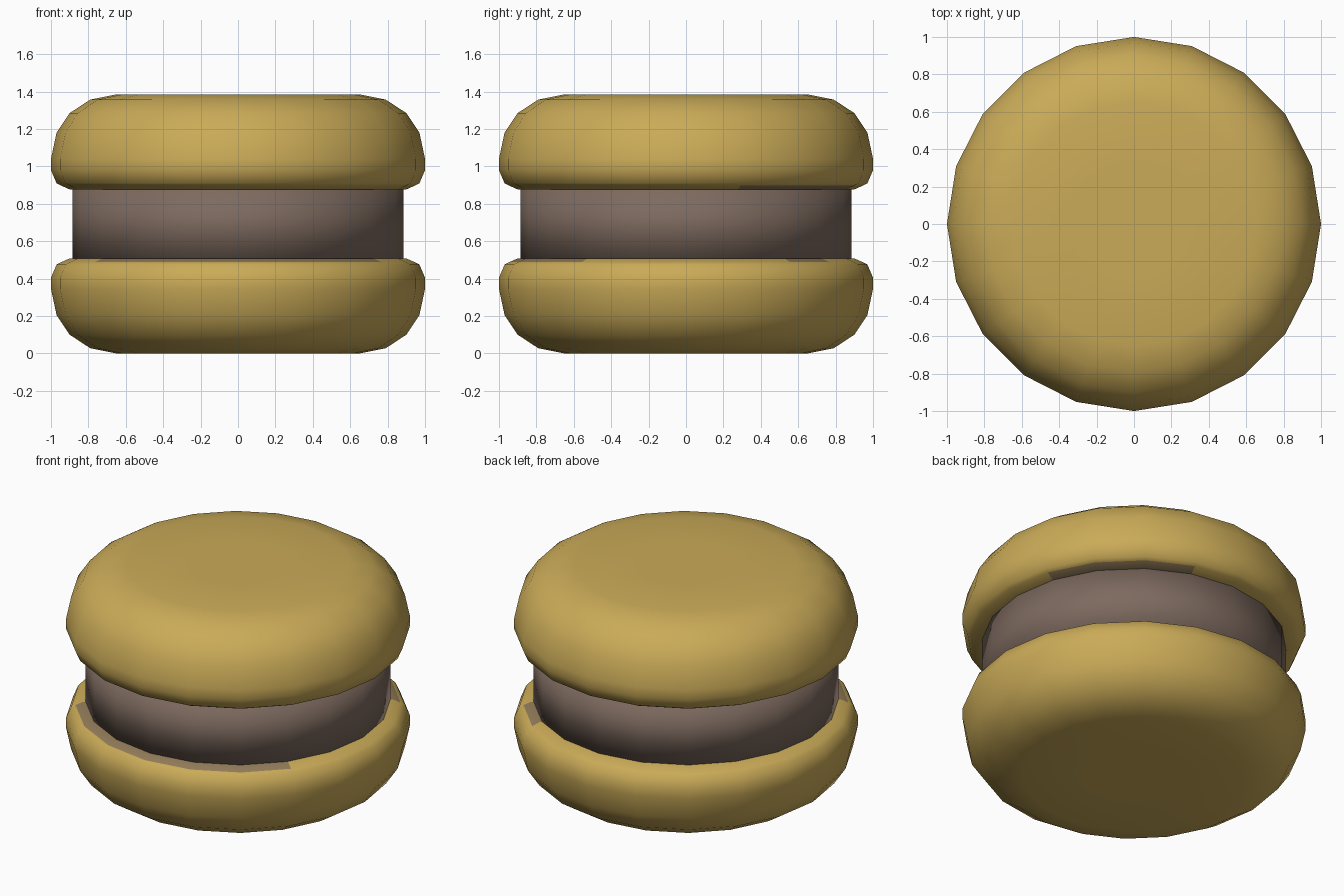
import bpy
import bmesh
import math

SIDES = 20
HEIGHT = 1.385

cube = bpy.data.objects.get("Cube")
if cube:
    bpy.data.objects.remove(cube, do_unlink=True)


def make_material(name, rgb):
    mat = bpy.data.materials.new(name)
    mat.use_nodes = True
    color = (*rgb, 1)
    mat.diffuse_color = color
    bsdf = mat.node_tree.nodes["Principled BSDF"]
    bsdf.inputs["Base Color"].default_value = color
    bsdf.inputs["Roughness"].default_value = 0.8
    return mat


golden = make_material("golden biscuit", (0.59, 0.405, 0.097))
chocolate = make_material("chocolate cream", (0.205, 0.144, 0.114))
smear = make_material("cream smear", (0.29, 0.2, 0.1))


def lathe(name, profile, materials, smeared=None):
    """Spin a closed (radius, z) profile, capping both open ends."""
    bm = bmesh.new()
    rings = []
    for radius, z in profile:
        ring = []
        for i in range(SIDES):
            a = math.tau * i / SIDES
            ring.append(bm.verts.new((radius * math.cos(a), radius * math.sin(a), z)))
        rings.append(ring)
    for low, high in zip(rings, rings[1:]):
        for i in range(SIDES):
            j = (i + 1) % SIDES
            bm.faces.new((low[i], low[j], high[j], high[i]))
    bm.faces.new(rings[0])
    bm.faces.new(rings[-1])
    bmesh.ops.recalc_face_normals(bm, faces=bm.faces[:])

    # Cream smears on the lip faces beside the filling
    for face in bm.faces:
        face.smooth = True
        center = face.calc_center_median()
        if smeared and len(face.verts) == 4:
            radius = math.hypot(center.x, center.y)
            angle = math.degrees(math.atan2(center.y, center.x))
            inside = abs(center.z - HEIGHT / 2) < 0.21 and radius < 0.94
            if inside and any(a < angle < b for a, b in smeared):
                face.material_index = 1

    mesh = bpy.data.meshes.new(name)
    bm.to_mesh(mesh)
    bm.free()
    for mat in materials:
        mesh.materials.append(mat)
    obj = bpy.data.objects.new(name, mesh)
    bpy.context.collection.objects.link(obj)
    return obj


# Biscuit profile from the flat base up to the lip that holds the filling
biscuit = [(0.3, 0), (0.65, 0), (0.79, 0.028), (0.9, 0.1), (0.97, 0.205),
           (1, 0.345), (1, 0.405), (0.97, 0.475), (0.945, 0.488), (0.9, 0.508),
           (0.8, 0.51)]
lathe("bottom_biscuit", biscuit, [golden, smear], [(-136, -38), (34, 56)])

# The top biscuit mirrors the bottom one
mirrored = [(r, HEIGHT - z) for r, z in biscuit]
lathe("top_biscuit", mirrored, [golden, smear], [(16, 74)])

# Cream filling, sunk slightly into both biscuits
lathe("cream_filling", [(0.885, 0.49), (0.885, HEIGHT - 0.49)], [chocolate])
for obj in bpy.context.view_layer.objects:
    obj.select_set(obj.name == "cream_filling")
bpy.context.view_layer.objects.active = bpy.data.objects["cream_filling"]
bpy.ops.object.shade_smooth_by_angle(angle=math.radians(40))
